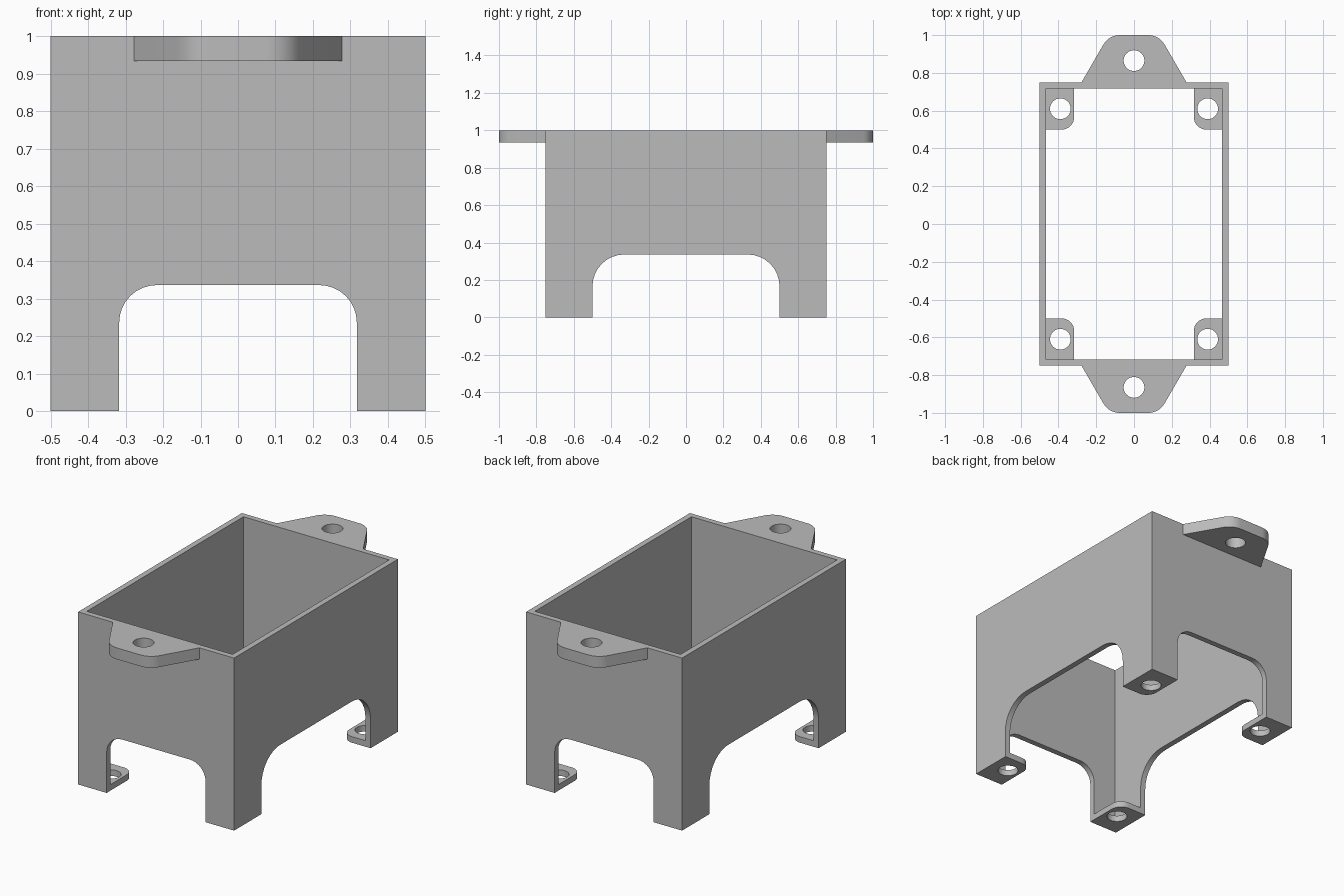
import bpy, bmesh, math
from mathutils import Vector, Matrix

cube = bpy.data.objects.get("Cube")
if cube:
    bpy.data.objects.remove(cube, do_unlink=True)

HX, HY, H = 0.5, 0.75, 1.0       # outer half sizes and height
WALL = 0.033
IX, IY = HX - WALL, HY - WALL    # inner half sizes
LEG_X, LEG_Y = 0.317, 0.5        # half widths of the openings between the legs
HOLE_R = 0.055

grey = bpy.data.materials.new("plain grey")
grey.use_nodes = True
grey.diffuse_color = (0.5, 0.5, 0.5, 1)
grey.node_tree.nodes["Principled BSDF"].inputs["Base Color"].default_value = grey.diffuse_color


def outline(corners, steps=8):
    """Turn (x, y, radius) corners into a polygon with rounded corners."""
    pts = []
    for i, (x, y, r) in enumerate(corners):
        p = Vector((x, y))
        if r == 0:
            pts.append(p)
            continue
        a = (Vector(corners[i - 1][:2]) - p).normalized()
        b = (Vector(corners[(i + 1) % len(corners)][:2]) - p).normalized()
        half = a.angle(b) / 2
        centre = p + (a + b).normalized() * r / math.sin(half)
        start = p + a * r / math.tan(half) - centre
        end = p + b * r / math.tan(half) - centre
        turn = start.angle(end)
        for k in range(steps + 1):
            t = k / steps
            pts.append(centre + (start * math.sin((1 - t) * turn)
                                 + end * math.sin(t * turn)) / math.sin(turn))
    return pts


def rect(x, y):
    return outline([(-x, -y, 0), (x, -y, 0), (x, y, 0), (-x, y, 0)])


def circle(x, y, r, n=32):
    return [Vector((x + r * math.cos(2 * math.pi * k / n),
                    y + r * math.sin(2 * math.pi * k / n))) for k in range(n)]


def prism(name, pts, low, high, turn=Matrix()):
    """Extrude a flat outline between two heights, then turn it."""
    bm = bmesh.new()
    face = bm.faces.new([bm.verts.new((p.x, p.y, low)) for p in pts])
    top = bmesh.ops.extrude_face_region(bm, geom=[face])["geom"]
    bmesh.ops.translate(bm, vec=(0, 0, high - low),
                        verts=[v for v in top if isinstance(v, bmesh.types.BMVert)])
    bmesh.ops.transform(bm, matrix=turn, verts=bm.verts)
    bmesh.ops.recalc_face_normals(bm, faces=bm.faces)
    mesh = bpy.data.meshes.new(name)
    bm.to_mesh(mesh)
    bm.free()
    mesh.materials.append(grey)
    obj = bpy.data.objects.new(name, mesh)
    bpy.context.collection.objects.link(obj)
    return obj


def apply(obj, mod):
    bpy.ops.object.select_all(action="DESELECT")
    obj.select_set(True)
    bpy.context.view_layer.objects.active = obj
    bpy.ops.object.modifier_apply(modifier=mod.name)


def cut(obj, cutter):
    mod = obj.modifiers.new("cut", "BOOLEAN")
    mod.operation, mod.solver, mod.object = "DIFFERENCE", "EXACT", cutter
    apply(obj, mod)
    bpy.data.objects.remove(cutter, do_unlink=True)


def finish(obj, mirror=()):
    if mirror:
        mod = obj.modifiers.new("mirror", "MIRROR")
        mod.use_axis = [axis in mirror for axis in "xyz"]
        mod.use_mirror_merge = False
        apply(obj, mod)
    bpy.ops.object.select_all(action="DESELECT")
    obj.select_set(True)
    bpy.context.view_layer.objects.active = obj
    bpy.ops.object.shade_smooth_by_angle(angle=math.radians(30))


# Open box with an arch cut through each pair of walls
body = prism("box_body", rect(HX, HY), 0, H)
cut(body, prism("cavity_cutter", rect(IX, IY), -1, 2))
upright = Matrix.Rotation(math.pi / 2, 4, "X")
sideways = Matrix.Rotation(math.pi / 2, 4, "Z") @ upright
for width, radius, turn in ((LEG_X, 0.1, upright), (LEG_Y, 0.17, sideways)):
    arch = outline([(-width, -0.2, 0), (width, -0.2, 0),
                    (width, 0.336, radius), (-width, 0.336, radius)])
    cut(body, prism("arch_cutter", arch, -2, 2, turn))
finish(body)

# Drilled pads inside the four legs
pads = prism("foot_pads", outline([(LEG_X, LEG_Y, 0.065), (IX, LEG_Y, 0),
                                   (IX, IY, 0), (LEG_X, IY, 0)]), 0, 0.035)
cut(pads, prism("hole_cutter", circle(0.39, 0.61, HOLE_R), -1, 1))
finish(pads, "xy")

# Drilled mounting ears at the top of the end walls
ears = prism("mounting_ears", outline([(-0.278, HY, 0), (0.278, HY, 0),
                                       (0.133, 1, 0.1), (-0.133, 1, 0.1)]), 0.934, H)
cut(ears, prism("hole_cutter", circle(0, 0.865, HOLE_R), 0, 2))
finish(ears, "y")
